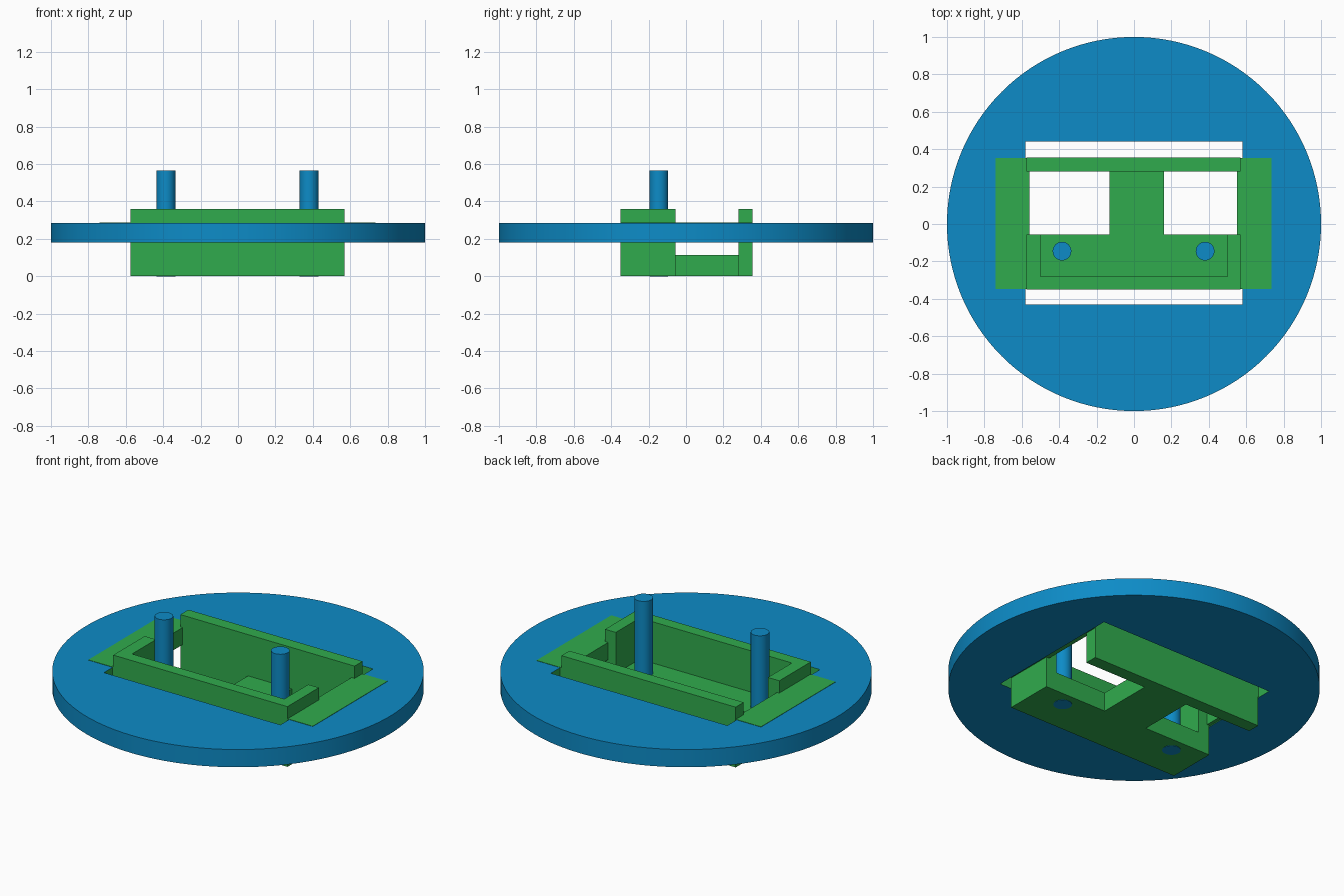
import bpy, bmesh, math
from mathutils import Vector

if "Cube" in bpy.data.objects:
    bpy.data.objects.remove(bpy.data.objects["Cube"])


def material(name, rgb):
    m = bpy.data.materials.new(name)
    m.diffuse_color = (*rgb, 1)
    m.use_nodes = True
    m.node_tree.nodes["Principled BSDF"].inputs["Base Color"].default_value = m.diffuse_color
    return m


BLUE = material("blue", (0.004, 0.26, 0.57))
GREEN = material("green", (0.03, 0.41, 0.075))


def rect(x0, x1, y0, y1):
    return [(x0, y0), (x1, y0), (x1, y1), (x0, y1)]


def circle(r, n, cx=0, cy=0):
    return [(cx + r * math.cos(2 * math.pi * i / n),
             cy + r * math.sin(2 * math.pi * i / n)) for i in range(n)]


def extrude(name, loops, z0, z1, mats, smooth=False):
    """Extrude an outline (further loops are holes) from z0 to z1."""
    bm = bmesh.new()
    edges = []
    for loop in loops:
        vs = [bm.verts.new((x, y, z0)) for x, y in loop]
        if len(loops) == 1:
            bm.faces.new(vs)
        else:
            edges += [bm.edges.new((vs[i - 1], vs[i])) for i in range(len(vs))]
    if edges:
        bmesh.ops.triangle_fill(bm, edges=edges, use_beauty=True)
    top = bmesh.ops.extrude_face_region(bm, geom=bm.faces[:], use_keep_orig=True)
    bmesh.ops.translate(bm, vec=Vector((0, 0, z1 - z0)),
                        verts=[g for g in top["geom"] if isinstance(g, bmesh.types.BMVert)])
    bmesh.ops.recalc_face_normals(bm, faces=bm.faces[:])
    me = bpy.data.meshes.new(name)
    bm.to_mesh(me)
    bm.free()
    ob = bpy.data.objects.new(name, me)
    bpy.context.collection.objects.link(ob)
    for m in mats:
        me.materials.append(m)
    if smooth:
        bpy.ops.object.select_all(action='DESELECT')
        ob.select_set(True)
        bpy.context.view_layer.objects.active = ob
        bpy.ops.object.shade_smooth_by_angle(angle=math.radians(30))
    return ob


# Round plate with a rectangular window whose inner walls are green
plate = extrude("round_plate", [circle(1, 128), rect(-0.58, 0.58, -0.43, 0.44)],
                0.18, 0.285, [BLUE, GREEN], smooth=True)
for p in plate.data.polygons:
    if abs(p.normal.z) < 0.5 and p.center.xy.length < 0.8:
        p.material_index = 1

# Tray floor with the bridge running to the back wall
extrude("tray_floor", [[(-0.575, -0.35), (0.57, -0.35), (0.57, -0.055), (0.16, -0.055),
                        (0.16, 0.28), (-0.13, 0.28), (-0.13, -0.055), (-0.575, -0.055)]],
        0.002, 0.115, [GREEN])

# U-shaped rim around the tray, open to the back
extrude("tray_rim", [[(-0.575, -0.35), (0.57, -0.35), (0.57, -0.055), (0.5, -0.055),
                      (0.5, -0.28), (-0.5, -0.28), (-0.5, -0.055), (-0.575, -0.055)]],
        0.115, 0.36, [GREEN])

# Back wall
extrude("back_wall", [rect(-0.575, 0.57, 0.28, 0.355)], 0.002, 0.36, [GREEN])

# Side flanges set into the round plate
extrude("left_flange", [rect(-0.74, -0.56, -0.348, 0.353)], 0.185, 0.287, [GREEN])
extrude("right_flange", [rect(0.55, 0.735, -0.348, 0.353)], 0.185, 0.287, [GREEN])

# Pegs passing through the tray floor
for side, x in (("left", -0.385), ("right", 0.38)):
    extrude(side + "_peg", [circle(0.05, 32, x, -0.145)], 0, 0.565, [BLUE], smooth=True)
